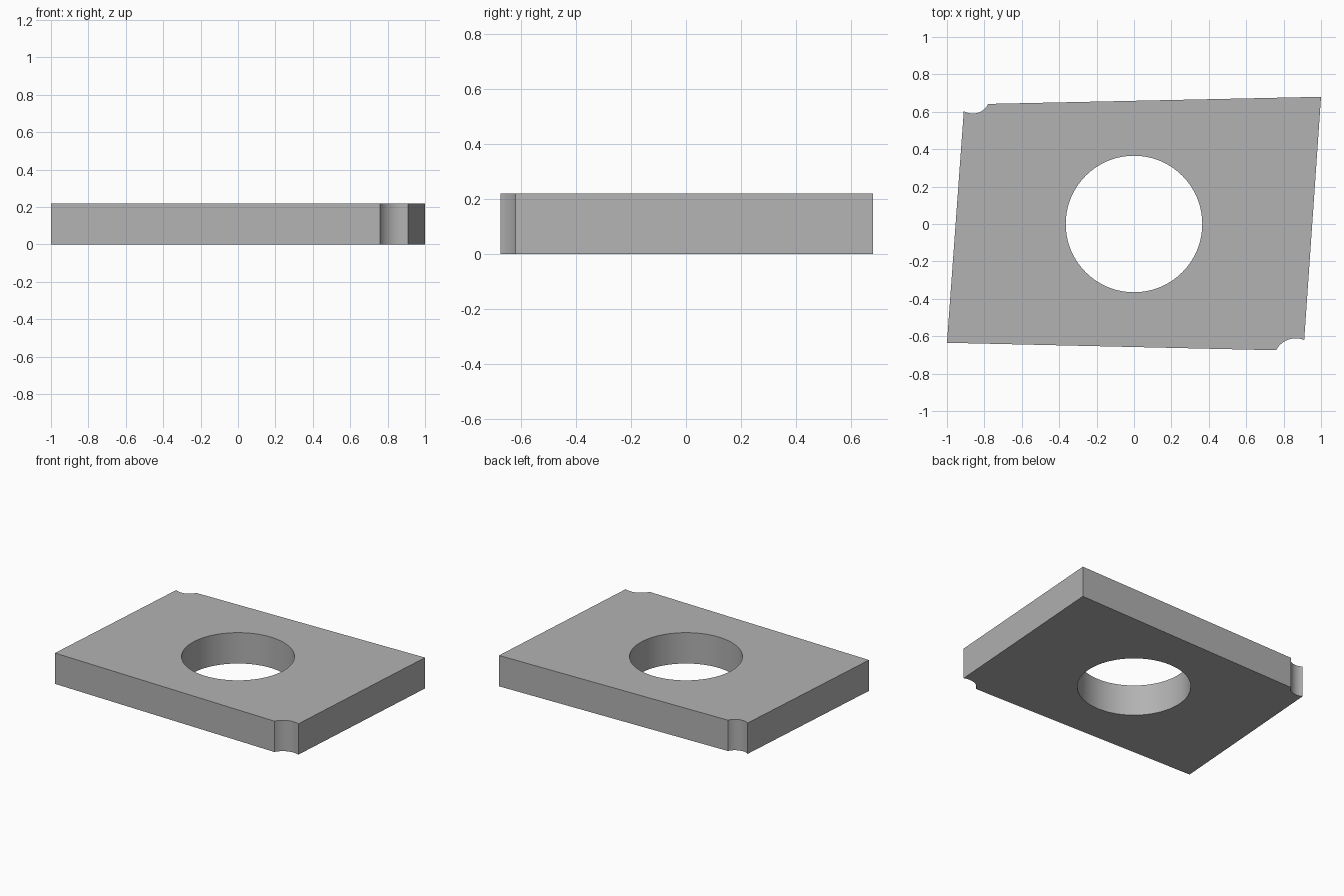
import bpy, bmesh, math
from mathutils import Vector

THICKNESS = 0.22
HOLE_RADIUS = 0.365

cube = bpy.data.objects.get("Cube")
if cube:
    bpy.data.objects.remove(cube, do_unlink=True)

grey = bpy.data.materials.new("plain grey")
grey.use_nodes = True
colour = (0.45, 0.45, 0.45, 1)
grey.diffuse_color = colour
grey.node_tree.nodes["Principled BSDF"].inputs["Base Color"].default_value = colour


def arc(start, middle, end, steps=12):
    """Points on the circle through three points, from start to end."""
    a, b, c = Vector(start), Vector(middle), Vector(end)
    u, v = b - a, c - a
    cross = 2 * (u.x * v.y - u.y * v.x)
    uu, vv = u.length_squared, v.length_squared
    centre = a + Vector((v.y * uu - u.y * vv, u.x * vv - v.x * uu)) / cross
    first, last = a - centre, c - centre
    sweep = math.atan2(first.x * last.y - first.y * last.x, first.dot(last))
    radius, angle = first.length, math.atan2(first.y, first.x)
    return [centre + radius * Vector((math.cos(angle + sweep * i / steps),
                                      math.sin(angle + sweep * i / steps)))
            for i in range(steps + 1)]


def add_loop(bm, points):
    verts = [bm.verts.new((p[0], p[1], 0)) for p in points]
    return [bm.edges.new((v, verts[i - 1])) for i, v in enumerate(verts)]


# Skewed outline with a rounded notch at two opposite corners
outline = [(-1, -0.635)]
outline += arc((0.76, -0.675), (0.82, -0.62), (0.91, -0.62))
outline += [(1, 0.68)]
outline += arc((-0.78, 0.642), (-0.825, 0.598), (-0.91, 0.604))

# Round hole through the middle
sides = 96
hole = [(HOLE_RADIUS * math.cos(math.tau * i / sides),
         HOLE_RADIUS * math.sin(math.tau * i / sides)) for i in range(sides)]

# Fill between the loops and raise the plate
bm = bmesh.new()
edges = add_loop(bm, outline) + add_loop(bm, hole)
bmesh.ops.triangle_fill(bm, edges=edges, use_beauty=True)
raised = bmesh.ops.extrude_face_region(bm, geom=bm.faces[:], use_keep_orig=True)
top = [g for g in raised["geom"] if isinstance(g, bmesh.types.BMVert)]
bmesh.ops.translate(bm, verts=top, vec=(0, 0, THICKNESS))
bmesh.ops.recalc_face_normals(bm, faces=bm.faces[:])

mesh = bpy.data.meshes.new("notched_plate")
bm.to_mesh(mesh)
bm.free()
mesh.materials.append(grey)
plate = bpy.data.objects.new("notched_plate", mesh)
bpy.context.collection.objects.link(plate)

bpy.ops.object.select_all(action="DESELECT")
plate.select_set(True)
bpy.context.view_layer.objects.active = plate
bpy.ops.object.shade_smooth_by_angle(angle=math.radians(30))
